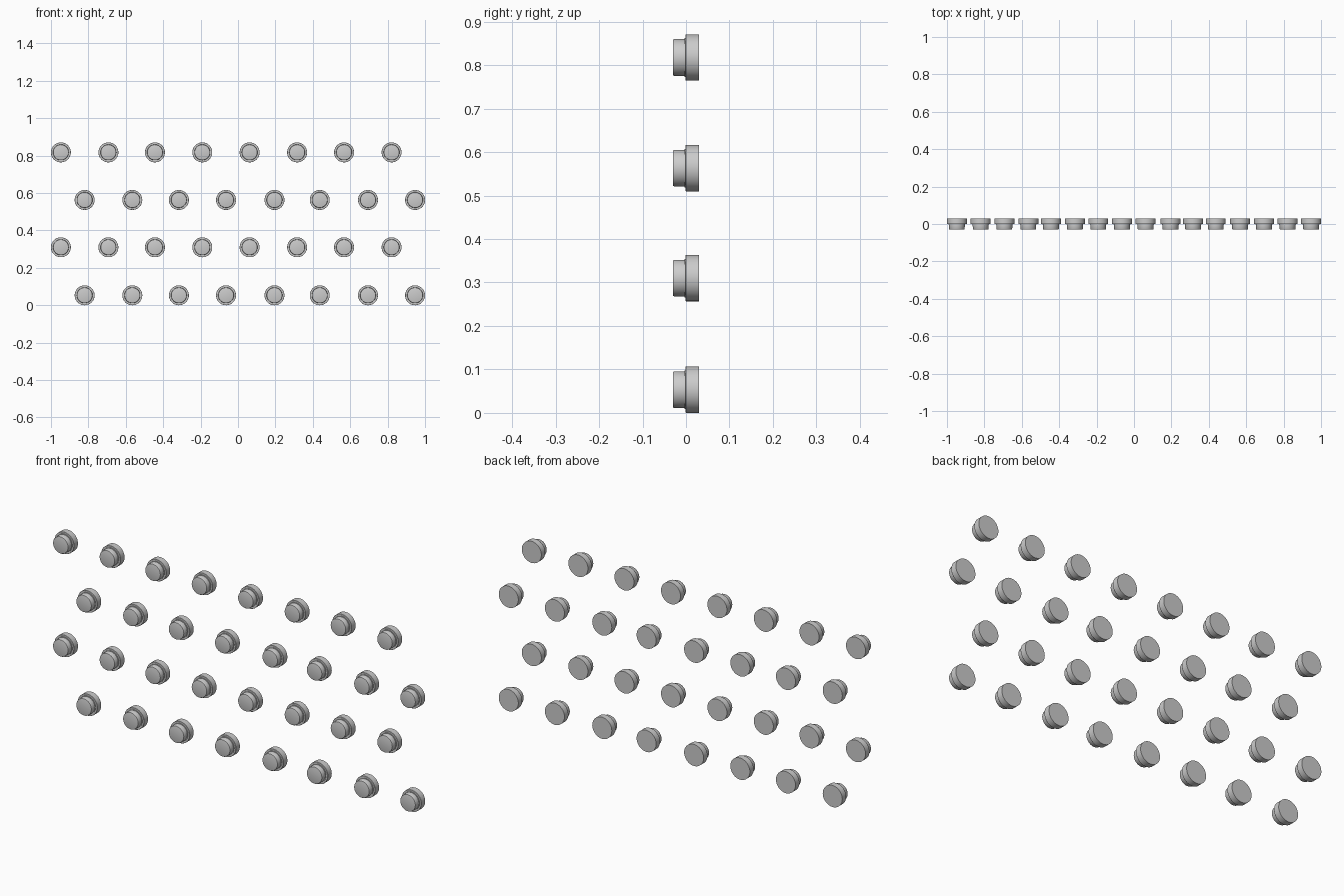
import bpy, bmesh, math

if "Cube" in bpy.data.objects:
    bpy.data.objects.remove(bpy.data.objects["Cube"])

SEGMENTS = 48
# Half profile of one button as (radius, y), from the front centre to the back centre
PROFILE = [(0, -0.03), (0.039, -0.03), (0.0408, -0.0294), (0.042, -0.0275),
           (0.0422, -0.004), (0.0445, -0.004), (0.0445, -0.001),
           (0.0525, -0.001), (0.0533, 0.0), (0.0533, 0.03), (0, 0.03)]

# Stepped round button, turned about the y axis
bm = bmesh.new()
verts = [bm.verts.new((r, y, 0)) for r, y in PROFILE]
edges = [bm.edges.new(pair) for pair in zip(verts, verts[1:])]
bmesh.ops.spin(bm, geom=verts + edges, cent=(0, 0, 0), axis=(0, 1, 0),
               angle=math.tau, steps=SEGMENTS, use_duplicate=False)
bmesh.ops.remove_doubles(bm, verts=bm.verts, dist=1e-5)
bmesh.ops.recalc_face_normals(bm, faces=bm.faces)
mesh = bpy.data.meshes.new("button")
bm.to_mesh(mesh)
bm.free()

# Staggered rows: lower of each pair shifted right
LEFT_ROW = (-0.947, -0.693, -0.444, -0.191, 0.062, 0.316, 0.567, 0.821)
RIGHT_ROW = (-0.820, -0.565, -0.316, -0.064, 0.195, 0.437, 0.695, 0.9467)
ROWS = [(0.0533, RIGHT_ROW), (0.310, LEFT_ROW), (0.563, RIGHT_ROW), (0.8175, LEFT_ROW)]

for r, (z, xs) in enumerate(ROWS, 1):
    for c, x in enumerate(xs, 1):
        button = bpy.data.objects.new(f"button_row{r}_{c}", mesh)
        button.location = (x, 0, z)
        bpy.context.collection.objects.link(button)

# Smooth sides with crisp rims (mesh is shared by every button)
bpy.context.view_layer.objects.active = button
button.select_set(True)
bpy.ops.object.shade_smooth_by_angle(angle=math.radians(35))
